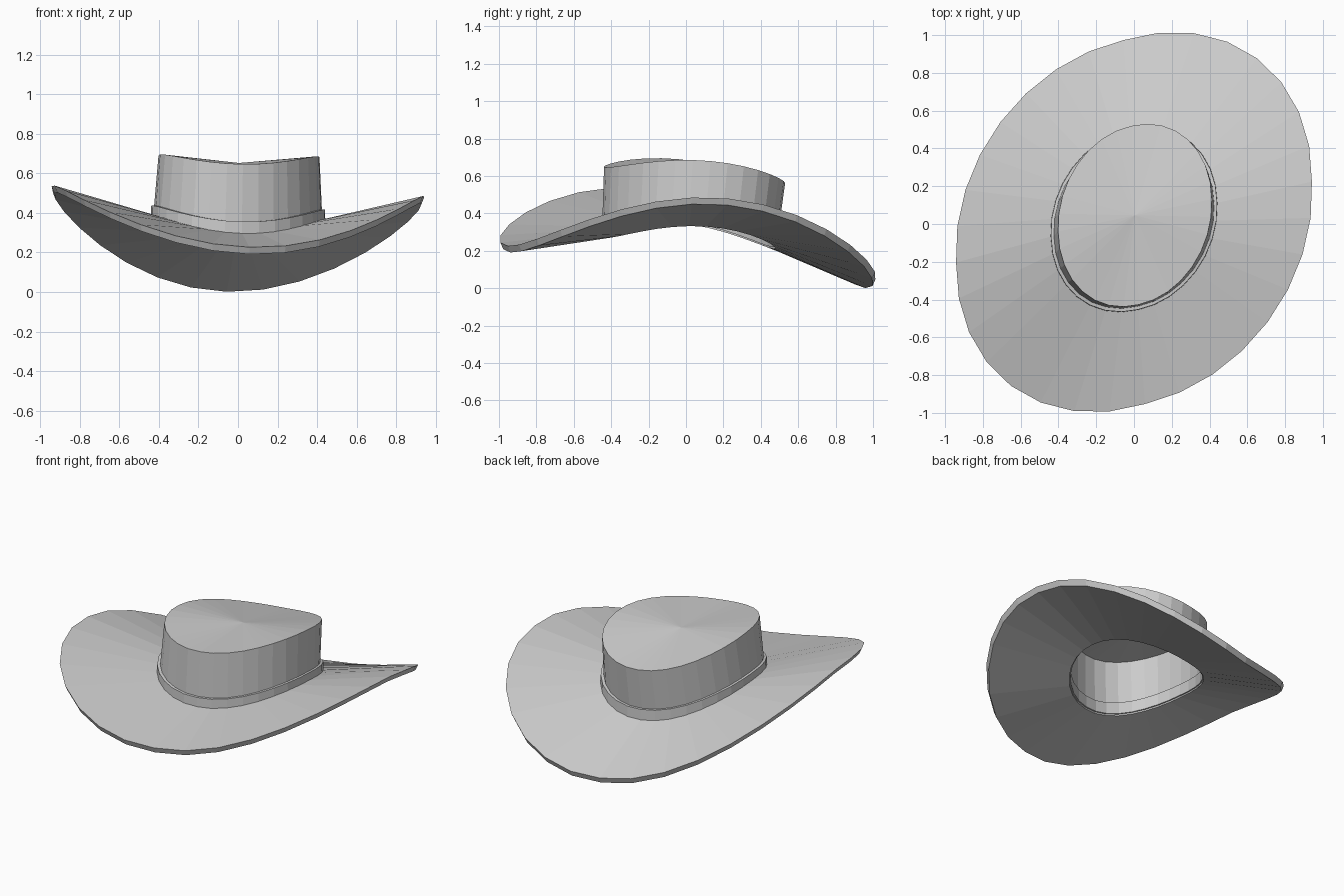
import bpy
from math import sin, cos, tau

SIDES = 32

old = bpy.data.objects.get("Cube")
if old:
    bpy.data.objects.remove(old, do_unlink=True)

felt = bpy.data.materials.new("light grey felt")
felt.use_nodes = True
grey = (0.6, 0.6, 0.6, 1)
felt.diffuse_color = grey
felt.node_tree.nodes["Principled BSDF"].inputs["Base Color"].default_value = grey


def ring(x, y, height, center=(0, 0), bulge=0.0, lift=0.0, scale=1.0):
    """Skewed oval; height holds the mean, side tilt, front-back tilt and saddle bend."""
    points = []
    for i in range(SIDES):
        t = tau * i / SIDES
        c, s = cos(t), sin(t)
        swell = scale * (1 + bulge * max(0, sin(2 * t)))
        mean, side, tilt, bend = height
        points.append((center[0] + swell * (x[0] * c + x[1] * s),
                       center[1] + swell * (y[0] * c + y[1] * s),
                       mean + side * c + tilt * s + bend * cos(2 * t) + lift))
    return points


def loft(name, rings, closed=False, apex=None):
    """Skin a stack of rings, optionally closed on itself or fanned to a point."""
    verts = [p for r in rings for p in r]
    faces = []
    count = len(rings)
    for r in range(count if closed else count - 1):
        a, b = r * SIDES, (r + 1) % count * SIDES
        for i in range(SIDES):
            j = (i + 1) % SIDES
            faces.append((a + i, a + j, b + j, b + i))
    if apex:
        verts.append(apex)
        base = (count - 1) * SIDES
        for i in range(SIDES):
            faces.append((base + i, base + (i + 1) % SIDES, len(verts) - 1))
    mesh = bpy.data.meshes.new(name)
    mesh.from_pydata(verts, [], faces)
    mesh.materials.append(felt)
    obj = bpy.data.objects.new(name, mesh)
    bpy.context.collection.objects.link(obj)
    return obj


# Heights of the saddle-shaped rims
edge_height = (0.284, -0.027, -0.095, 0.188)
base_height = (0.29, -0.01, -0.03, 0.05)
top_height = (0.644, -0.005, -0.043, 0.041)


def edge(lift, scale):
    return ring((0.942, -0.058), (0.214, 0.963), edge_height, (0, 0.01), 0.042, lift, scale)


def base(lift, scale):
    return ring((0.425, -0.02), (0.085, 0.46), base_height, (0, 0.023), 0.02, lift, scale)


# Wide curled brim with an open centre
loft("brim", [base(0, 0.97), edge(0, 0.985), edge(0.035, 1), base(0.03, 0.97)], closed=True)

# Raised band around the foot of the crown
loft("hat_band", [base(0.01, 0.95), base(0.01, 1.04), base(0.085, 1.035), base(0.085, 0.95)],
     closed=True)

# Hollow crown with a gently bent top
crown_top = ring((0.407, -0.02), (0.085, 0.473), top_height, (0.005, 0.046), 0.02)
crown = loft("crown", [base(0.03, 1), base(0.085, 0.998), crown_top], apex=(0.005, 0.046, 0.652))
shell = crown.modifiers.new("thickness", "SOLIDIFY")
shell.thickness = 0.01
shell.offset = -1
